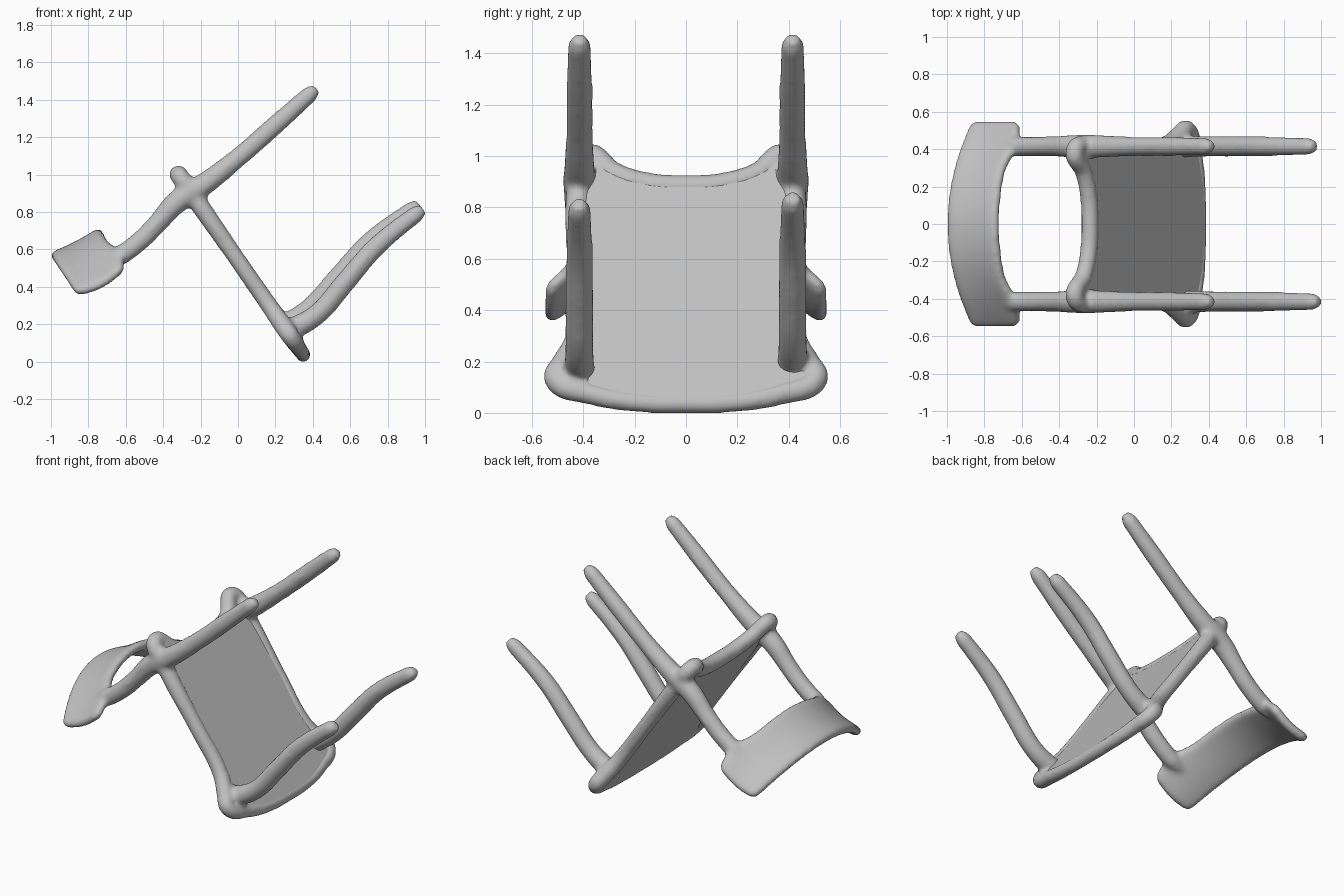
import bpy, bmesh, math
from mathutils import Vector

if "Cube" in bpy.data.objects:
    bpy.data.objects.remove(bpy.data.objects["Cube"])

grey = bpy.data.materials.new("plain grey")
grey.diffuse_color = (0.53, 0.53, 0.53, 1)
grey.use_nodes = True
grey.node_tree.nodes["Principled BSDF"].inputs["Base Color"].default_value = grey.diffuse_color

# Seat plane: s runs from the back edge to the front edge, n is the leg side
ORIGIN = Vector((-0.235, 0, 0.88))
ALONG = Vector((0.569, 0, -0.822))
NORMAL = Vector((0.822, 0, 0.569))


def on_seat(s, y, h=0.0):
    return ORIGIN + ALONG * s + NORMAL * h + Vector((0, y, 0))


def tube(points, radii, closed=False):
    """Round tube through points."""
    cu = bpy.data.curves.new("tube", 'CURVE')
    cu.dimensions = '3D'
    cu.bevel_depth = 1.0
    cu.bevel_resolution = 4
    cu.resolution_u = 8
    cu.use_fill_caps = True
    sp = cu.splines.new('BEZIER')
    sp.bezier_points.add(len(points) - 1)
    for bp, p, r in zip(sp.bezier_points, points, radii):
        bp.co = p
        bp.radius = r
        bp.handle_left_type = bp.handle_right_type = 'AUTO'
    sp.use_cyclic_u = closed
    ob = bpy.data.objects.new("tube", cu)
    bpy.context.collection.objects.link(ob)
    return ob


def side_tube(xz, radii, y):
    return tube([(x, y, z) for x, z in xz], radii)


def mesh_object(name, bm):
    bmesh.ops.recalc_face_normals(bm, faces=bm.faces)
    me = bpy.data.meshes.new(name)
    bm.to_mesh(me)
    bm.free()
    me.materials.append(grey)
    ob = bpy.data.objects.new(name, me)
    bpy.context.collection.objects.link(ob)
    return ob


def fuse(name, objs):
    """Join parts and melt them into one soft skin."""
    bpy.ops.object.select_all(action='DESELECT')
    for o in objs:
        o.select_set(True)
    bpy.context.view_layer.objects.active = objs[0]
    bpy.ops.object.convert(target='MESH')
    bpy.ops.object.join()
    ob = bpy.context.object
    ob.name = name
    m = ob.modifiers.new("skin", 'REMESH')
    m.mode = 'VOXEL'
    m.voxel_size = 0.013
    m.use_smooth_shade = True
    s = ob.modifiers.new("soften", 'SMOOTH')
    s.factor = 0.5
    s.iterations = 10
    ob.data.materials.clear()
    ob.data.materials.append(grey)
    return ob


# Half outline of the seat (s, y, rim radius)
HALF = [(0.0, 0.0, .048), (-0.01, .14, .048), (-0.06, .28, .048), (-0.145, .39, .05),
        (0.0, .415, .052), (0.4, .42, .046), (0.72, .425, .048), (0.84, .475, .052),
        (0.91, .505, .05), (0.98, .37, .044), (1.02, .18, .04), (1.025, 0.0, .04)]
OUTLINE = HALF + [(s, -y, r) for s, y, r in HALF[-2:0:-1]]

# Seat rim
parts = [tube([on_seat(s, y) for s, y, r in OUTLINE], [r for s, y, r in OUTLINE], True)]

# Rear legs and back posts, mirrored left and right
for side in (-1, 1):
    y = side * 0.415
    parts.append(side_tube([(-.29, .88), (-.2, .935), (0, 1.09), (.2, 1.265), (.385, 1.43), (.42, 1.46)],
                           [.066, .062, .052, .052, .046, .028], y))
    parts.append(side_tube([(-.22, .93), (-.335, .845), (-.43, .74), (-.53, .64), (-.64, .56), (-.75, .505)],
                           [.066, .062, .054, .053, .053, .02], y))

# Front legs, the far one slightly bent upward
LEG_R = [.066, .06, .056, .056, .053, .046, .03]
parts.append(side_tube([(.25, .16), (.31, .185), (.42, .25), (.57, .42), (.74, .615), (.955, .79), (.99, .815)],
                       LEG_R, -0.415))
parts.append(side_tube([(.23, .18), (.28, .21), (.385, .285), (.535, .45), (.705, .64), (.935, .815), (.97, .84)],
                       LEG_R, 0.415))

# Backrest: curved slab, bulging at the middle, flared where the posts meet it
bm = bmesh.new()
NU, NV = 24, 5
rows = []
for i in range(NU + 1):
    u = -1 + 2 * i / NU
    inner = Vector((-0.722, 0, 0.698)).lerp(Vector((-0.61, 0, 0.49)), u * u)
    outer = Vector((-1.0, 0, 0.555)).lerp(Vector((-0.87, 0, 0.36)), u * u)
    flare = 0.045 * math.exp(-((abs(u) - 0.78) / 0.14) ** 2)
    inner += (inner - outer).normalized() * flare
    row = []
    for j in range(NV + 1):
        v = j / NV
        p = inner.lerp(outer, v)
        p.z -= (0.012 + 0.022 * u * u) * math.sin(math.pi * v)
        p.y = 0.545 * u
        row.append(bm.verts.new(p))
    rows.append(row)
for a, b in zip(rows, rows[1:]):
    for j in range(NV):
        bm.faces.new((a[j], b[j], b[j + 1], a[j + 1]))
backrest = mesh_object("backrest", bm)
sol = backrest.modifiers.new("thickness", 'SOLIDIFY')
sol.thickness = 0.058
sol.offset = 0
sub = backrest.modifiers.new("round", 'SUBSURF')
sub.levels = sub.render_levels = 2
fuse("frame_and_backrest", parts + [backrest])

# Seat panel filling the rim
bm = bmesh.new()
low = bm.faces.new([bm.verts.new(on_seat(s, y, -0.036)) for s, y, r in OUTLINE])
ext = bmesh.ops.extrude_face_region(bm, geom=[low])
bmesh.ops.translate(bm, vec=NORMAL * 0.072,
                    verts=[g for g in ext["geom"] if isinstance(g, bmesh.types.BMVert)])
mesh_object("seat_panel", bm)
